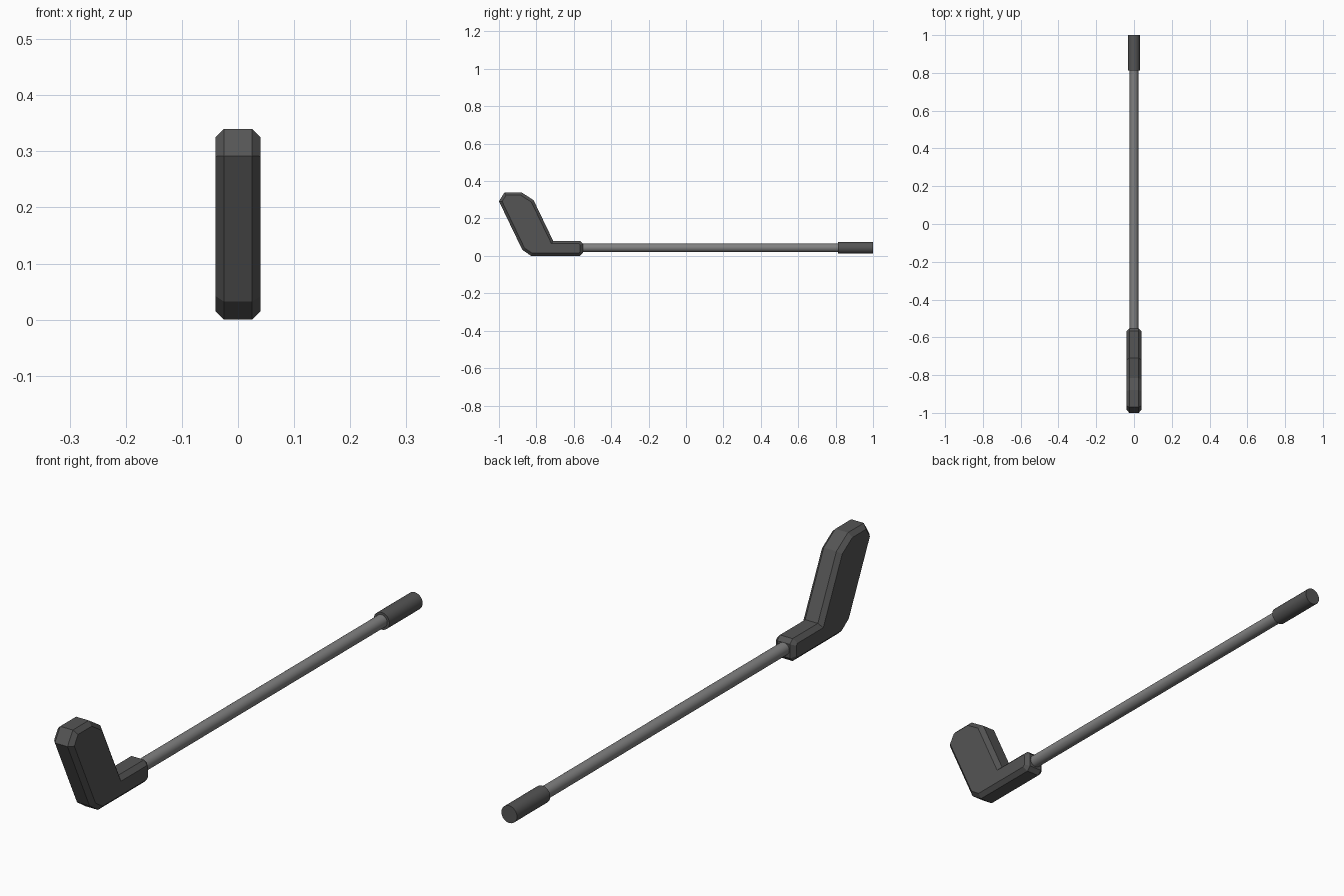
import bpy, math
from mathutils import Vector

if "Cube" in bpy.data.objects:
    bpy.data.objects.remove(bpy.data.objects["Cube"])

# Club head side outline (y, z), counter-clockwise
outline = [(-1.0, 0.292), (-0.875, 0.032), (-0.828, 0.0), (-0.567, 0.0),
           (-0.552, 0.015), (-0.552, 0.065), (-0.567, 0.08), (-0.71, 0.08),
           (-0.815, 0.298), (-0.88, 0.34), (-0.97, 0.34)]


def inset(points, d):
    """Mitred inward offset of a counter-clockwise outline."""
    pts = [Vector(p) for p in points]
    result = []
    for i, p in enumerate(pts):
        a = (p - pts[i - 1]).normalized()
        b = (pts[(i + 1) % len(pts)] - p).normalized()
        na, nb = Vector((-a.y, a.x)), Vector((-b.y, b.x))
        result.append(p + (na + nb) * (d / (1 + na.dot(nb))))
    return result


def chamfered_plate(name, points, half_width, chamfer):
    """Outline extruded along x with chamfered rims on both sides."""
    small = inset(points, chamfer)
    rings = [(-half_width, small), (-half_width + chamfer, points),
             (half_width - chamfer, points), (half_width, small)]
    n = len(points)
    verts = [(x, p[0], p[1]) for x, ring in rings for p in ring]
    faces = [(r * n + i, r * n + (i + 1) % n, (r + 1) * n + (i + 1) % n, (r + 1) * n + i)
             for r in range(3) for i in range(n)]
    faces += [tuple(reversed(range(n))), tuple(range(3 * n, 4 * n))]
    mesh = bpy.data.meshes.new(name)
    mesh.from_pydata(verts, [], faces)
    obj = bpy.data.objects.new(name, mesh)
    bpy.context.collection.objects.link(obj)
    paint(obj, 0.09)


def paint(obj, value):
    mat = bpy.data.materials.new(obj.name + "_grey")
    mat.diffuse_color = (value, value, value, 1)
    mat.use_nodes = True
    mat.node_tree.nodes["Principled BSDF"].inputs["Base Color"].default_value = mat.diffuse_color
    obj.data.materials.append(mat)


def rod(name, y0, y1, radius, value):
    """Smooth cylinder along y."""
    bpy.ops.mesh.primitive_cylinder_add(
        vertices=24, radius=radius, depth=y1 - y0,
        location=(0, (y0 + y1) / 2, 0.043), rotation=(math.pi / 2, 0, 0))
    obj = bpy.context.object
    obj.name = name
    bpy.ops.object.shade_smooth_by_angle(angle=math.radians(30))
    paint(obj, value)


# Angled head, long shaft and thicker grip
chamfered_plate("club_head", outline, 0.04, 0.015)
rod("shaft", -0.57, 0.83, 0.0225, 0.22)
rod("grip", 0.812, 1.0, 0.031, 0.09)
